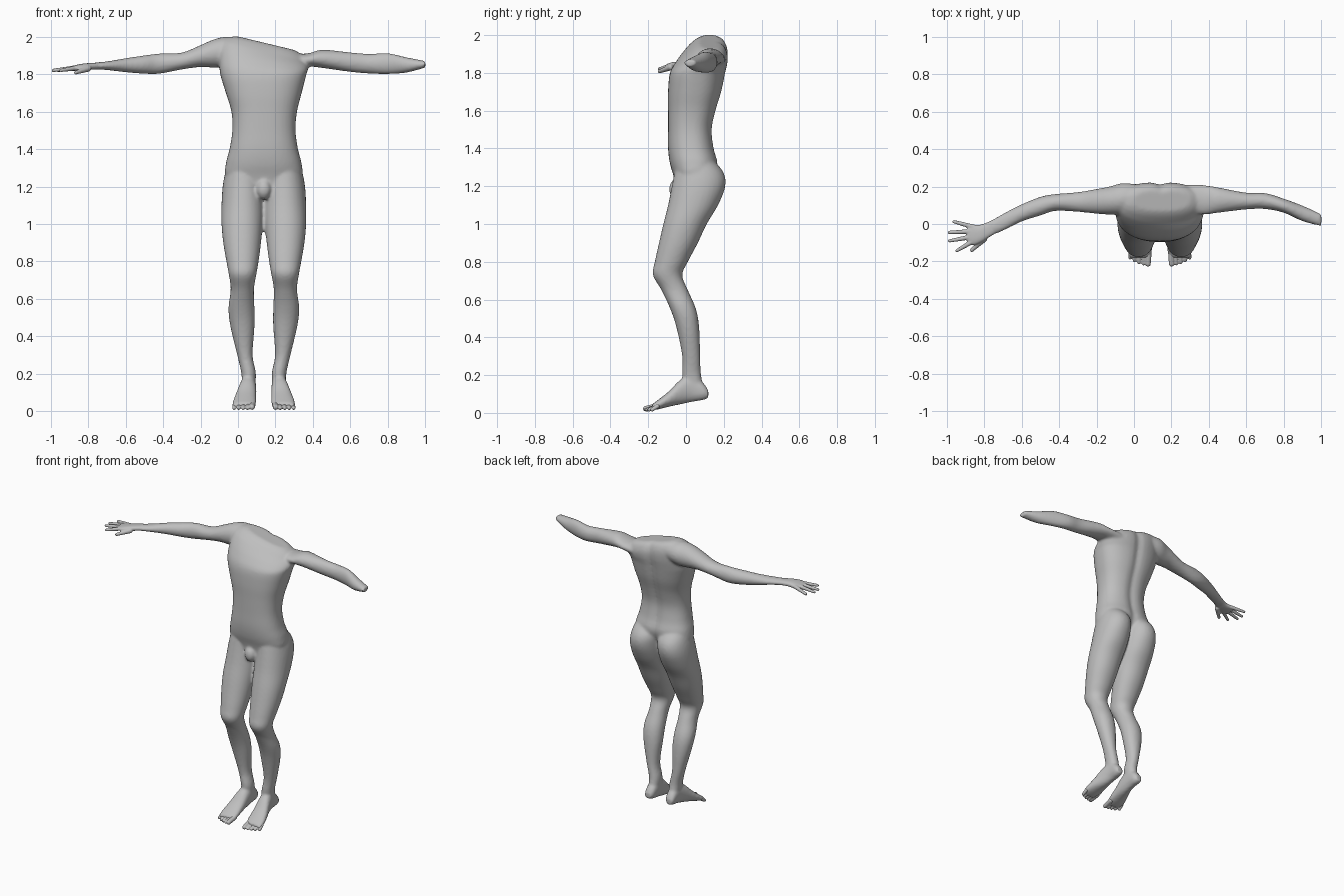
import bpy
import bmesh
from math import cos, sin, pi, exp, copysign
from mathutils import Vector, Matrix

cube = bpy.data.objects.get("Cube")
if cube:
    bpy.data.objects.remove(cube, do_unlink=True)

MID = 0.138          # body centre line
AXES = {"z": (2, 0, 1), "x": (0, 1, 2), "y": (1, 0, 2)}

clay = bpy.data.materials.new("clay grey")
clay.use_nodes = True
grey = (0.52, 0.52, 0.52, 1)
clay.diffuse_color = grey
clay.node_tree.nodes["Principled BSDF"].inputs["Base Color"].default_value = grey


def smooth_rows(rows, steps=4):
    """Catmull-Rom interpolation through the section rows."""
    result = []
    last = len(rows) - 1
    for i in range(last):
        p, a, b, q = (rows[max(i - 1, 0)], rows[i], rows[i + 1], rows[min(i + 2, last)])
        for s in range(steps):
            t = s / steps
            result.append([
                b0 + 0.5 * t * (c - p0 + t * (2 * p0 - 5 * b0 + 4 * c - d
                                              + t * (3 * (b0 - c) + d - p0)))
                for p0, b0, c, d in zip(p, b0_row(a), b, q)])
    result.append(list(rows[last]))
    return result


def b0_row(row):
    return row


def loft(bm, axis, rows, power=2.0, count=32, slope=None, groove=0.0):
    """Closed skin through sections: position, low/high of both cross axes."""
    main, first, second = AXES[axis]
    rings = []
    for t, a0, a1, b0, b1 in smooth_rows(rows):
        ring = []
        for k in range(count):
            angle = 2 * pi * k / count
            c, s = cos(angle), sin(angle)
            u = copysign(abs(c) ** (2 / power), c) * (a1 - a0) / 2
            v = copysign(abs(s) ** (2 / power), s) * (b1 - b0) / 2
            if s > 0:
                v -= groove * exp(-(u / 0.03) ** 2)
            point = Vector()
            point[main] = t + (slope(t) * u if slope else 0)
            point[first] = (a0 + a1) / 2 + u
            point[second] = (b0 + b1) / 2 + v
            ring.append(bm.verts.new(point))
        rings.append(ring)
    faces = [bm.faces.new(rings[0]), bm.faces.new(rings[-1])]
    for low, high in zip(rings, rings[1:]):
        for k in range(count):
            n = (k + 1) % count
            faces.append(bm.faces.new((low[k], low[n], high[n], high[k])))
    bmesh.ops.recalc_face_normals(bm, faces=faces)


def ball(bm, centre, size):
    place = Matrix.Translation(centre) @ Matrix.Diagonal((*size, 1))
    bmesh.ops.create_uvsphere(bm, u_segments=20, v_segments=12, radius=1, matrix=place)


def digit(bm, start, end, thick, thin):
    """Rounded tapering rod for fingers and toes."""
    start, end = Vector(start), Vector(end)
    way = end - start
    turn = way.to_track_quat("Z", "Y").to_matrix().to_4x4()
    bmesh.ops.create_cone(bm, cap_ends=True, segments=16, radius1=thick, radius2=thin,
                          depth=way.length, matrix=Matrix.Translation((start + end) / 2) @ turn)
    ball(bm, start, [thick] * 3)
    ball(bm, end, [thin] * 3)


def finish(bm, name, voxel, rounds):
    """Fuse overlapping volumes into one soft skin."""
    mesh = bpy.data.meshes.new(name)
    bm.to_mesh(mesh)
    bm.free()
    mesh.materials.append(clay)
    obj = bpy.data.objects.new(name, mesh)
    bpy.context.collection.objects.link(obj)
    fuse = obj.modifiers.new("fuse", "REMESH")
    fuse.mode = "VOXEL"
    fuse.voxel_size = voxel
    fuse.use_smooth_shade = True
    soften = obj.modifiers.new("soften", "SMOOTH")
    soften.factor = 0.5
    soften.iterations = rounds
    return obj


body = bmesh.new()

# Torso, tilted at the open neckline
torso = [
    (1.17, .05, .23, -.05, .10), (1.25, -.06, .335, -.065, .15),
    (1.32, -.065, .34, -.085, .17), (1.4, -.045, .32, -.095, .15),
    (1.5, -.03, .307, -.095, .14), (1.6, -.035, .315, -.095, .16),
    (1.7, -.065, .34, -.095, .19), (1.8, -.095, .365, -.085, .21),
    (1.86, -.1, .375, -.05, .222), (1.91, -.09, .37, -.005, .222),
    (1.95, -.05, .34, .04, .205), (1.965, .0, .3, .07, .18)]
loft(body, "z", torso, power=2.4, count=48, groove=0.014,
     slope=lambda z: -0.24 * min(max((z - 1.8) / 0.12, 0), 1))

# Right arm down to the wrist
loft(body, "x", [
    (.03, .06, .21, 1.86, 1.99), (-.06, .05, .218, 1.84, 2.0),
    (-.13, .05, .2, 1.835, 1.985), (-.2, .055, .187, 1.838, 1.955),
    (-.3, .065, .17, 1.825, 1.915), (-.42, .07, .16, 1.802, 1.91),
    (-.5, .045, .145, 1.802, 1.9), (-.6, .013, .105, 1.81, 1.885),
    (-.7, -.037, .055, 1.822, 1.868), (-.77, -.065, .015, 1.825, 1.862)])

# Left arm, cut flat at the forearm
loft(body, "x", [
    (.26, .06, .21, 1.82, 1.91), (.37, .05, .208, 1.84, 1.91),
    (.45, .06, .195, 1.833, 1.93), (.6, .078, .167, 1.812, 1.916),
    (.7, .08, .165, 1.803, 1.908), (.8, .06, .135, 1.8, 1.912),
    (.9, .015, .098, 1.808, 1.89), (1.0, -.012, .053, 1.835, 1.87)])

# Legs and feet, mirrored about the centre line
leg = [
    (1.36, .03, .18, -.04, .12), (1.28, .003, .205, -.06, .195),
    (1.2, .0, .22, -.075, .208), (1.1, .0, .226, -.095, .17),
    (1.0, .006, .226, -.12, .11), (.9, .015, .217, -.143, .063),
    (.8, .028, .2, -.165, .01), (.73, .04, .187, -.175, -.02),
    (.65, .053, .177, -.13, .01), (.55, .05, .189, -.083, .053),
    (.45, .05, .178, -.05, .07), (.3, .06, .142, -.02, .075),
    (.2, .042, .12, -.02, .08), (.1, .05, .115, -.01, .1)]
foot = [
    (.118, .06, .108, .08, .12), (.09, .046, .116, .068, .16),
    (.03, .042, .12, .058, .2), (-.03, .04, .135, .045, .175),
    (-.09, .04, .155, .033, .115), (-.14, .04, .167, .02, .075),
    (-.18, .048, .165, .014, .045)]


def mirrored(rows, side):
    return [(t, *sorted((MID + side * a, MID + side * b)), c, d) for t, a, b, c, d in rows]


toes = bmesh.new()
for side in (-1, 1):
    loft(body, "z", mirrored(leg, side), power=2.1)
    loft(body, "y", mirrored(foot, side), power=2.2)
    for k in range(5):
        x = MID + side * (0.06 + 0.024 * k)
        size = 0.0165 if k == 0 else 0.0115
        tip = -0.213 + 0.003 * k * k * 0.7
        digit(toes, (x, -0.15, 0.036), (x + side * 0.003, tip, 0.006 + size), size, size * 0.9)

# Soft groin form
ball(body, (MID, -0.045, 1.185), (0.042, 0.045, 0.055))

# Hand
hand = bmesh.new()
loft(hand, "x", [
    (-.74, -.05, .03, 1.826, 1.862), (-.78, -.075, .01, 1.824, 1.86),
    (-.82, -.1, -.004, 1.817, 1.857), (-.86, -.113, -.004, 1.815, 1.85),
    (-.89, -.1, -.015, 1.818, 1.843)], power=2.4)
fingers = [
    ((-.86, -.015), (-.96, .012)), ((-.875, -.04), (-.987, -.045)),
    ((-.875, -.07), (-.985, -.09)), ((-.865, -.095), (-.945, -.142))]
for base, tip in fingers:
    digit(hand, (*base, 1.833), (*tip, 1.82), 0.0135, 0.009)
digit(hand, (-.80, -.08, 1.83), (-.866, -.14, 1.808), 0.017, 0.01)

finish(body, "body", 0.009, 5)
finish(toes, "toes", 0.004, 3)
finish(hand, "right_hand", 0.004, 4)
